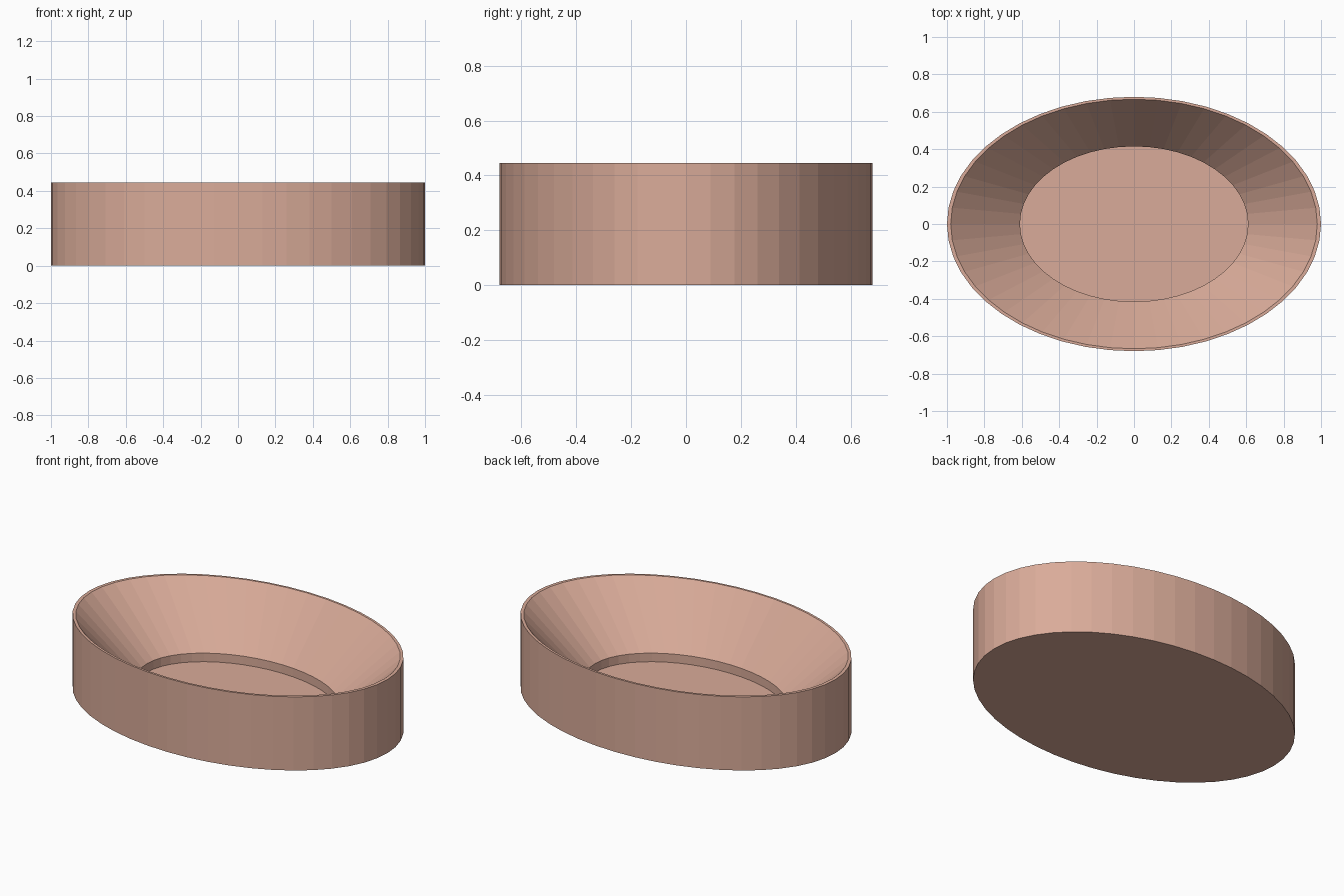
import bpy, bmesh, math

if "Cube" in bpy.data.objects:
    bpy.data.objects.remove(bpy.data.objects["Cube"])

SIDES = 48

# Closed cross-section from the underside to the dish floor: (x radius, y radius, z)
profile = [
    (1.00, 0.68, 0.0),      # base edge
    (1.00, 0.68, 0.445),    # outer rim
    (0.98, 0.667, 0.445),   # inner rim
    (0.61, 0.415, 0.11),    # foot of the slope
    (0.61, 0.415, 0.058),   # floor edge
]

bm = bmesh.new()
rings = []
for rx, ry, z in profile:
    rings.append([bm.verts.new((rx * math.cos(2 * math.pi * i / SIDES),
                                ry * math.sin(2 * math.pi * i / SIDES), z))
                  for i in range(SIDES)])

# Walls between neighbouring rings
for a, b in zip(rings, rings[1:]):
    for i in range(SIDES):
        j = (i + 1) % SIDES
        bm.faces.new((a[i], a[j], b[j], b[i]))

# Underside and dish floor
bm.faces.new(rings[0][::-1])
bm.faces.new(rings[-1])
bmesh.ops.recalc_face_normals(bm, faces=bm.faces[:])

mesh = bpy.data.meshes.new("oval_dish")
bm.to_mesh(mesh)
bm.free()
dish = bpy.data.objects.new("oval_dish", mesh)
bpy.context.collection.objects.link(dish)

# Warm clay colour
clay = bpy.data.materials.new("clay")
clay.diffuse_color = (0.70, 0.41, 0.32, 1)
clay.use_nodes = True
clay.node_tree.nodes["Principled BSDF"].inputs["Base Color"].default_value = clay.diffuse_color
mesh.materials.append(clay)
